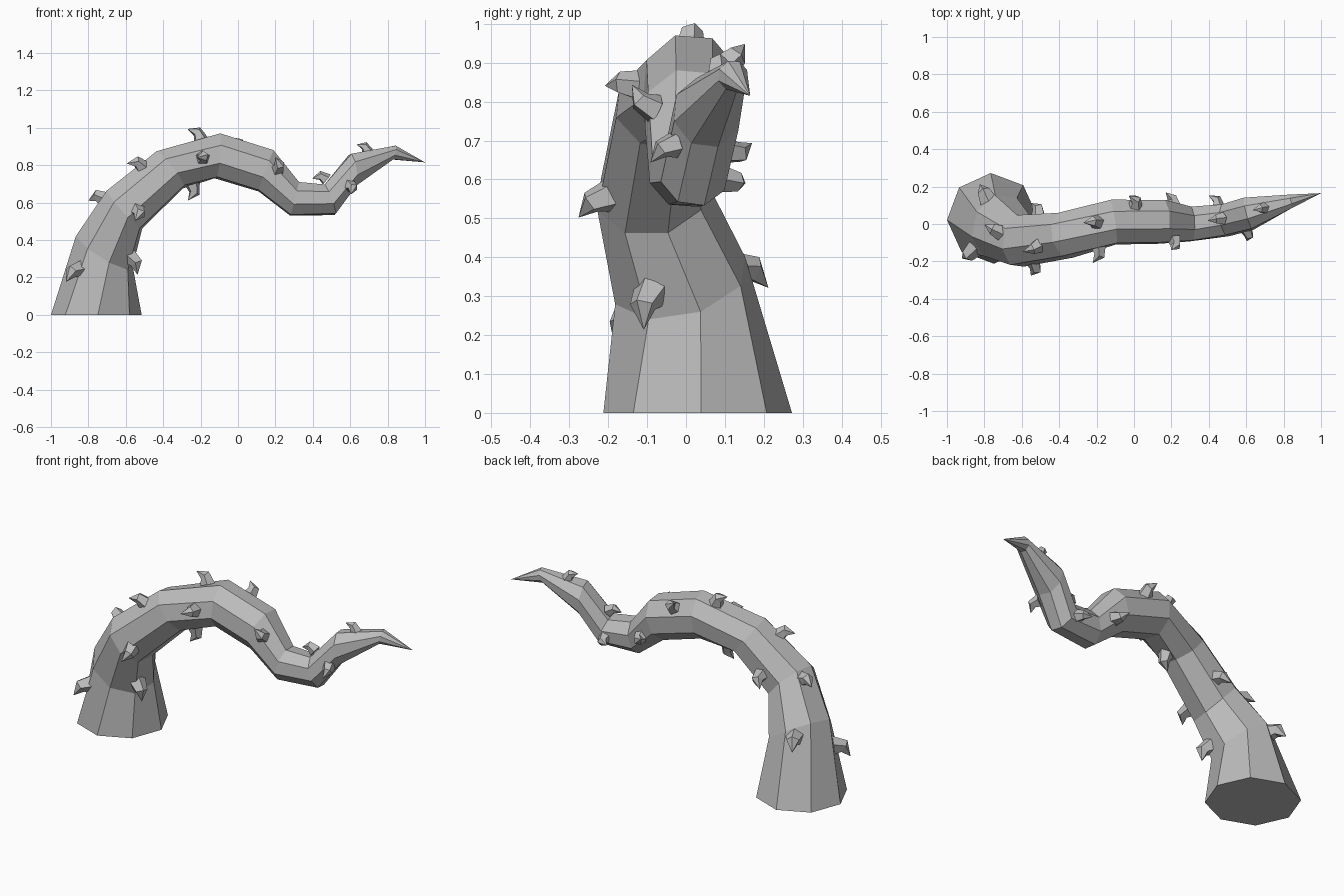
import bpy, bmesh, math
from mathutils import Vector
from mathutils.geometry import intersect_point_line

cube = bpy.data.objects.get("Cube")
if cube:
    bpy.data.objects.remove(cube)

grey = bpy.data.materials.new("plain grey")
grey.use_nodes = True
colour = (0.5, 0.5, 0.5, 1)
grey.diffuse_color = colour
grey.node_tree.nodes["Principled BSDF"].inputs["Base Color"].default_value = colour

# Sections along the vine: outer (x, z), inner (x, z), centre y
SECTIONS = [
    ((-1.0, 0), (-.515, 0), .03),
    ((-.86, .43), (-.57, .25), -.015),
    ((-.70, .665), (-.515, .46), -.09),
    ((-.44, .87), (-.29, .68), -.06),
    ((-.10, .97), (-.12, .73), .01),
    ((.19, .88), (.11, .66), .012),
    ((.325, .71), (.28, .53), 0),
    ((.46, .695), (.52, .535), .02),
    ((.60, .86), (.625, .685), .055),
    ((.84, .905), (.825, .83), .12),
]
TIP = Vector((1, .165, .815))
SIDES = 8

centres, downs, radii = [], [], []
for (ox, oz), (ix, iz), y in SECTIONS:
    span = Vector((ix - ox, 0, iz - oz))
    centres.append(Vector(((ox + ix) / 2, y, (oz + iz) / 2)))
    downs.append(span.normalized())
    radii.append(span.length / 2 / .95)
radii[0] *= .95
path = centres + [TIP]


def make_object(name, bm):
    bmesh.ops.recalc_face_normals(bm, faces=bm.faces)
    mesh = bpy.data.meshes.new(name)
    bm.to_mesh(mesh)
    bm.free()
    mesh.materials.append(grey)
    obj = bpy.data.objects.new(name, mesh)
    bpy.context.collection.objects.link(obj)
    return obj


def ring(bm, centre, u, v, radius, sides, start=0.0):
    angles = [start + math.tau * k / sides for k in range(sides)]
    return [bm.verts.new(centre + radius * (math.cos(a) * u + math.sin(a) * v)) for a in angles]


def skin(bm, rings, tip):
    """Bridge the rings, close the base and bring the end to a point."""
    bm.faces.new(rings[0])
    n = len(rings[0])
    for a, b in zip(rings, rings[1:]):
        for k in range(n):
            bm.faces.new((a[k], a[(k + 1) % n], b[(k + 1) % n], b[k]))
    point = bm.verts.new(tip)
    for k in range(n):
        bm.faces.new((rings[-1][k], rings[-1][(k + 1) % n], point))


# Tapering eight-sided vine
bm = bmesh.new()
rings = []
for i, c in enumerate(centres):
    if i == 0:
        tangent = Vector((0, 0, 1))
    else:
        tangent = (path[i + 1] - c).normalized() + (c - path[i - 1]).normalized()
    side = tangent.cross(downs[i]).normalized()
    roll = math.radians(2 if i == 0 else 17.5)
    rings.append(ring(bm, c, downs[i], side, radii[i], SIDES, roll))
skin(bm, rings, TIP)
make_object("vine", bm)


def nearest_on_path(p):
    """Closest axis point, its direction and the vine radius there."""
    best = None
    ends = radii + [0]
    for i in range(len(path) - 1):
        a, b = path[i], path[i + 1]
        q, t = intersect_point_line(p, a, b)
        t = min(1, max(0, t))
        q = a.lerp(b, t)
        d = (p - q).length
        if best is None or d < best[0]:
            best = (d, q, (b - a).normalized(), ends[i] + (ends[i + 1] - ends[i]) * t)
    return best[1:]


# Hooked five-sided thorns, curling back towards the root
THORNS = [
    (-.88, -.16, .24), (-.75, -.03, .64), (-.79, .15, .40), (-.58, -.09, .31),
    (-.54, -.19, .56), (-.52, -.12, .80), (.22, -.10, .79), (-.19, -.12, .84),
    (-.24, -.04, .69), (-.20, .01, .94), (.01, .11, .90), (.21, .12, .67),
    (.45, .10, .60), (-.51, .06, .62), (.49, .03, .71), (.60, -.03, .69),
    (.69, .085, .88),
]
for number, position in enumerate(THORNS, 1):
    p = Vector(position)
    q, along, radius = nearest_on_path(p)
    out = p - q
    out = (out - along * out.dot(along)).normalized()
    size = .022 + .15 * radius
    root = q + out * radius * .86
    across = out.cross(along)
    bm = bmesh.new()
    base = ring(bm, root, along, across, size, 5)
    lean = (out - along * .7).normalized()
    middle_u = across.cross(lean)
    middle = ring(bm, root + out * size * 1.15 - along * size * .15,
                  middle_u, across, size * .72, 5)
    skin(bm, [base, middle], root + out * size * 1.85 - along * size * 1.25)
    make_object(f"thorn_{number}", bm)
